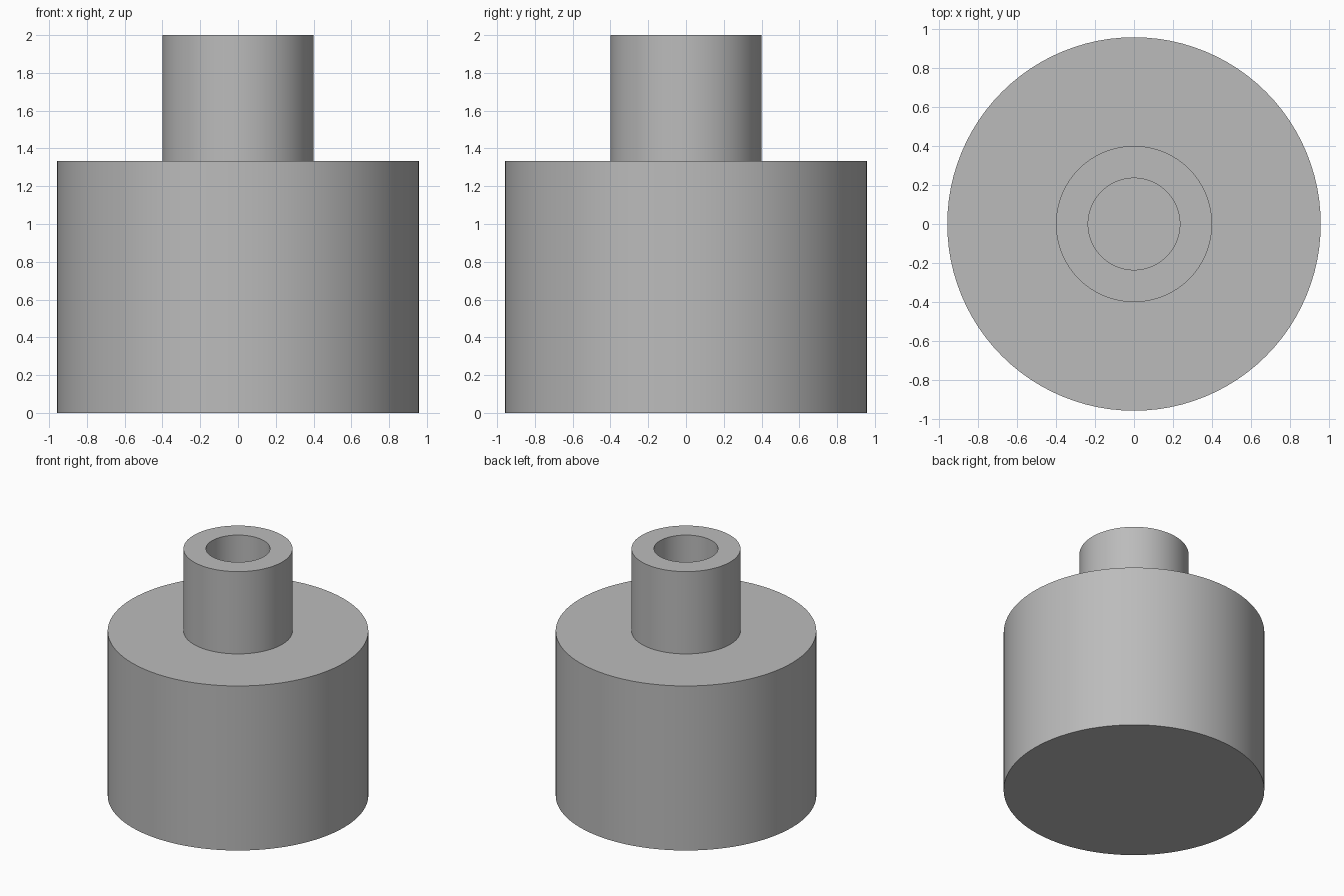
import bpy, bmesh, math

if "Cube" in bpy.data.objects:
    bpy.data.objects.remove(bpy.data.objects["Cube"])

SIDES = 96
grey = bpy.data.materials.new("plain grey")
grey.diffuse_color = (0.5, 0.5, 0.5, 1)
grey.use_nodes = True
grey.node_tree.nodes["Principled BSDF"].inputs["Base Color"].default_value = grey.diffuse_color


def turned(name, profile):
    """Revolve (radius, height) points around z; the ends are closed with flat caps."""
    bm = bmesh.new()
    rings = []
    for r, z in profile:
        rings.append([bm.verts.new((r * math.cos(a), r * math.sin(a), z))
                      for a in (2 * math.pi * i / SIDES for i in range(SIDES))])
    for low, high in zip(rings, rings[1:]):
        for i in range(SIDES):
            j = (i + 1) % SIDES
            bm.faces.new((low[i], low[j], high[j], high[i]))
    bm.faces.new(rings[0][::-1])
    bm.faces.new(rings[-1])
    bmesh.ops.recalc_face_normals(bm, faces=bm.faces)
    mesh = bpy.data.meshes.new(name)
    bm.to_mesh(mesh)
    bm.free()
    mesh.materials.append(grey)
    obj = bpy.data.objects.new(name, mesh)
    bpy.context.collection.objects.link(obj)
    bpy.context.view_layer.objects.active = obj
    obj.select_set(True)
    bpy.ops.object.shade_smooth_by_angle(angle=math.radians(30))
    obj.select_set(False)
    return obj


# Wide body, shoulder, neck and blind bore in one turned piece
turned("stepped_body", [
    (0.957, 0.0), (0.957, 1.333),    # body wall
    (0.4, 1.333), (0.4, 2.0),        # shoulder and neck
    (0.235, 2.0), (0.235, 1.333),    # rim and bore
])
